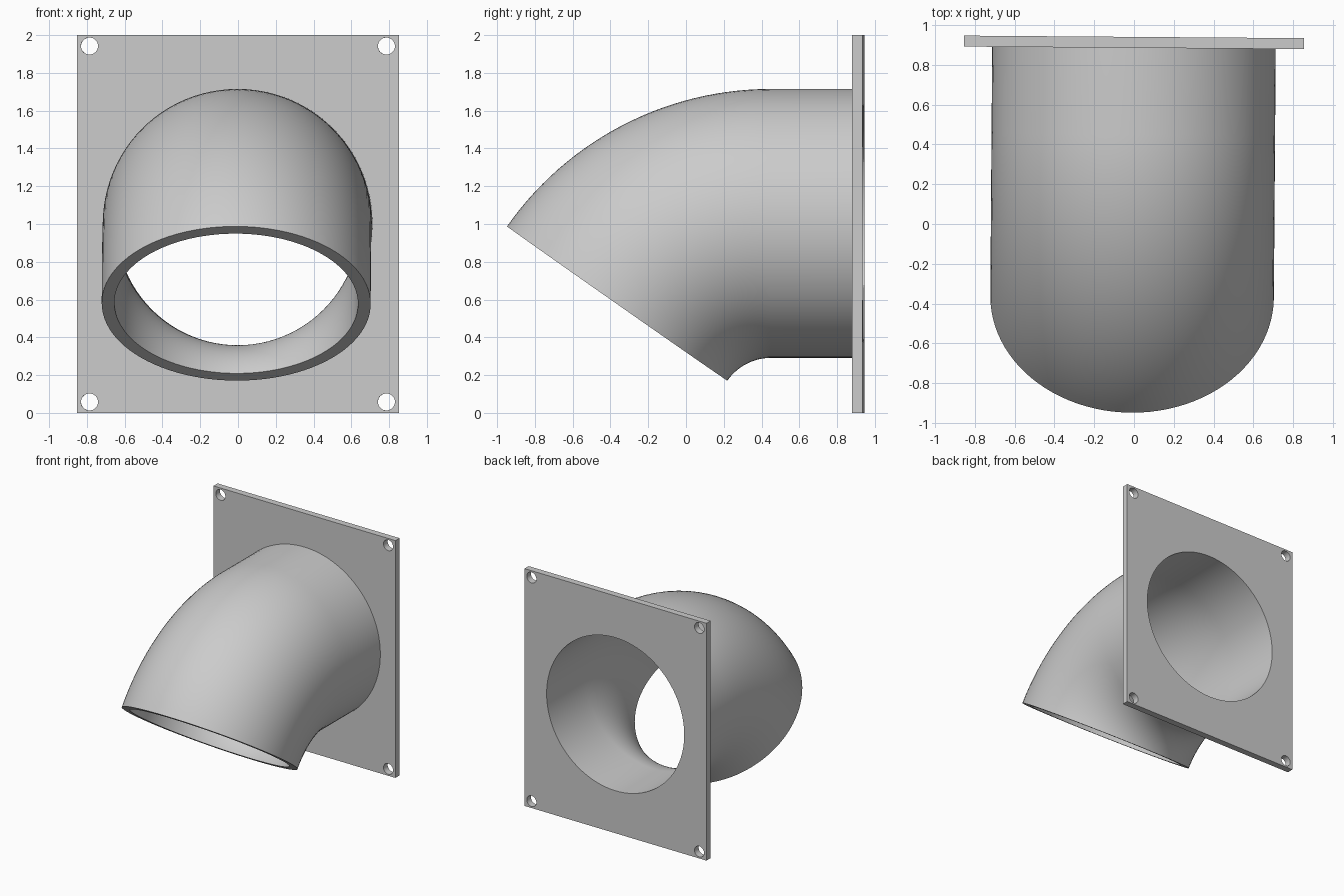
import bpy, bmesh, math
from mathutils import Vector

cube = bpy.data.objects.get("Cube")
if cube:
    bpy.data.objects.remove(cube, do_unlink=True)

SEGMENTS = 96            # sides of the pipe
OUTER, INNER = 0.712, 0.645
BEND = 0.994             # bend radius on the pipe centreline
ANGLE = math.radians(55)
CENTRE_Z = 1.003
PLATE_W, PLATE_H, THICK = 1.706, 2.0, 0.055
FLANGE_Y = 0.912         # middle of the plate
BEND_Y = 0.45            # where the straight part meets the bend
YAW = -0.0075            # the whole part is turned very slightly

grey = bpy.data.materials.new("grey")
grey.use_nodes = True
colour = (0.6, 0.6, 0.6, 1)
grey.diffuse_color = colour
grey.node_tree.nodes["Principled BSDF"].inputs["Base Color"].default_value = colour


def add_object(name, mesh):
    obj = bpy.data.objects.new(name, mesh)
    bpy.context.collection.objects.link(obj)
    mesh.materials.clear()
    mesh.materials.append(grey)
    obj.location.y = FLANGE_Y
    obj.rotation_euler.z = YAW
    bpy.ops.object.select_all(action="DESELECT")
    obj.select_set(True)
    bpy.context.view_layer.objects.active = obj
    bpy.ops.object.shade_smooth_by_angle(angle=math.radians(30))
    return obj


def ring_angles(count):
    return [2 * math.pi * i / count for i in range(count)]


# Flange plate: a filled outline with a pipe opening and four corner holes
outline = bpy.data.curves.new("flange_outline", "CURVE")
outline.dimensions = "2D"
outline.fill_mode = "BOTH"
outline.extrude = THICK / 2


def add_loop(points):
    spline = outline.splines.new("POLY")
    spline.points.add(len(points) - 1)
    for point, (x, z) in zip(spline.points, points):
        point.co = (x, z, 0, 1)
    spline.use_cyclic_u = True


def add_hole(x, z, radius, count):
    add_loop([(x + radius * math.cos(a), z + radius * math.sin(a))
              for a in ring_angles(count)])


w, h = PLATE_W / 2, PLATE_H / 2
add_loop([(-w, -h), (w, -h), (w, h), (-w, h)])
add_hole(0, CENTRE_Z - h, INNER, SEGMENTS)
for sx in (-1, 1):
    for sz in (-1, 1):
        add_hole(sx * 0.786, sz * 0.942, 0.045, 32)

helper = bpy.data.objects.new("flange_outline", outline)
bpy.context.collection.objects.link(helper)
bpy.context.view_layer.update()
plate_mesh = bpy.data.meshes.new_from_object(
    helper.evaluated_get(bpy.context.evaluated_depsgraph_get()))
bpy.data.objects.remove(helper, do_unlink=True)
bm = bmesh.new()
bm.from_mesh(plate_mesh)
bmesh.ops.remove_doubles(bm, verts=bm.verts, dist=0.0001)
bmesh.ops.recalc_face_normals(bm, faces=bm.faces)
bm.to_mesh(plate_mesh)
bm.free()
plate = add_object("flange_plate", plate_mesh)
plate.rotation_euler.x = math.pi / 2
plate.location.z = h

# Elbow pipe: rings swept along a straight run and then a downward bend
start = -THICK / 2
bend_start = BEND_Y - FLANGE_Y
stations = [(start, CENTRE_Z, 0)]
steps = 28
for i in range(steps + 1):
    t = ANGLE * i / steps
    stations.append((bend_start - BEND * math.sin(t),
                     CENTRE_Z - BEND + BEND * math.cos(t), t))

bm = bmesh.new()


def add_ring(station, radius):
    y, z, t = station
    up = Vector((0, -math.sin(t), math.cos(t)))
    return [bm.verts.new(Vector((0, y, z)) + radius *
                         (Vector((math.cos(a), 0, 0)) + up * math.sin(a)))
            for a in ring_angles(SEGMENTS)]


# The wall is a closed loop: out along the outside and back along the inside
rings = [add_ring(s, OUTER) for s in stations]
rings += [add_ring(s, INNER) for s in reversed(stations)]
for k, ring in enumerate(rings):
    following = rings[(k + 1) % len(rings)]
    for i in range(SEGMENTS):
        j = (i + 1) % SEGMENTS
        bm.faces.new((ring[i], ring[j], following[j], following[i]))
bmesh.ops.recalc_face_normals(bm, faces=bm.faces)
pipe_mesh = bpy.data.meshes.new("elbow_pipe")
bm.to_mesh(pipe_mesh)
bm.free()
add_object("elbow_pipe", pipe_mesh)
